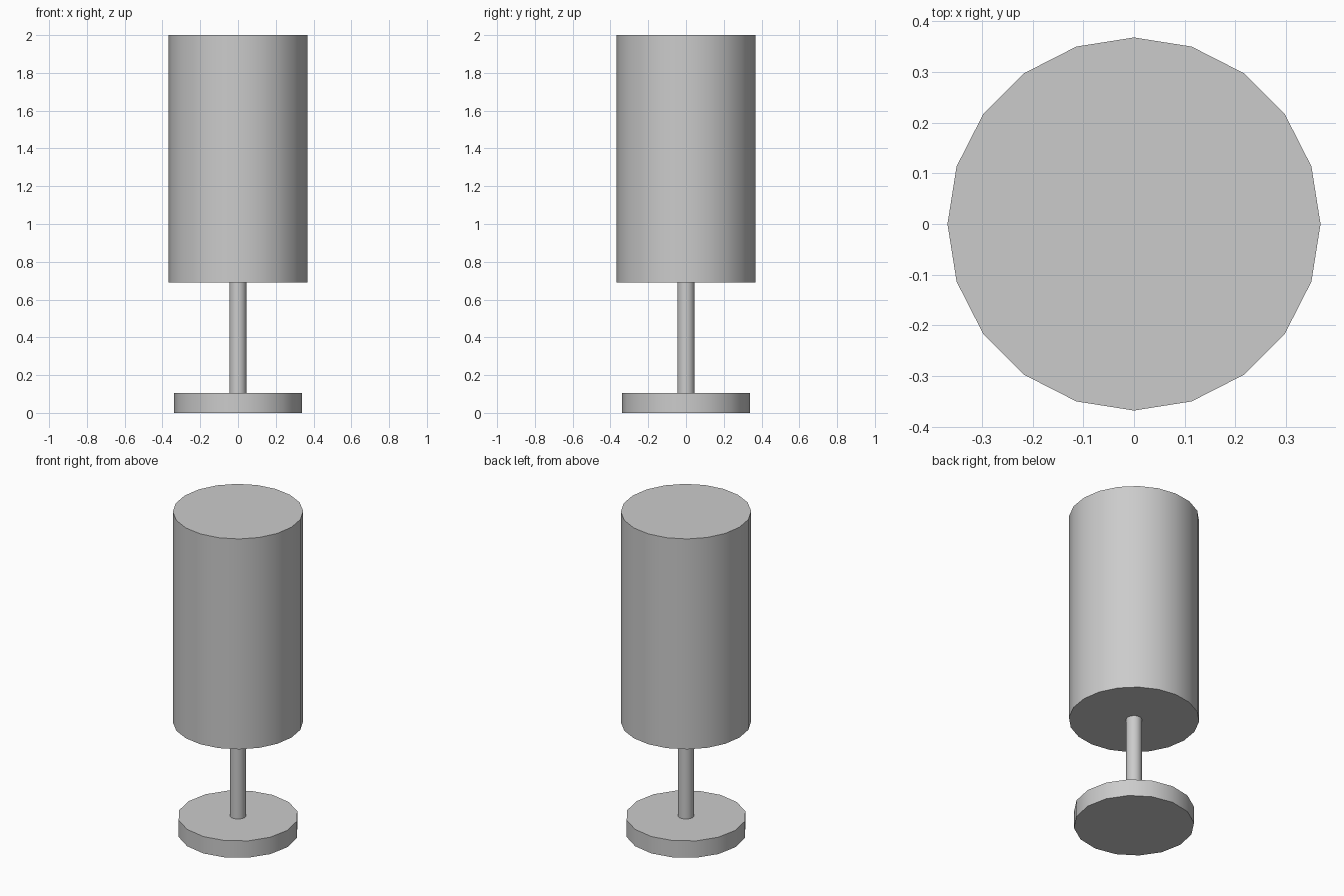
import bpy
import math

if "Cube" in bpy.data.objects:
    bpy.data.objects.remove(bpy.data.objects["Cube"])


def cylinder(name, radius, z0, z1, sides):
    """Upright smooth-sided cylinder with a vertex on the y axis."""
    bpy.ops.mesh.primitive_cylinder_add(
        vertices=sides, radius=radius, depth=z1 - z0,
        location=(0, 0, (z0 + z1) / 2))
    ob = bpy.context.object
    ob.name = name
    bpy.ops.object.shade_smooth_by_angle(angle=math.radians(30))
    return ob


# Round foot
cylinder("base", 0.34, 0.0, 0.105, 16)
# Thin post, reaching slightly into foot and shade
cylinder("stem", 0.045, 0.09, 0.71, 16)
# Tall closed drum shade
cylinder("lampshade", 0.368, 0.69, 2.0, 20)
